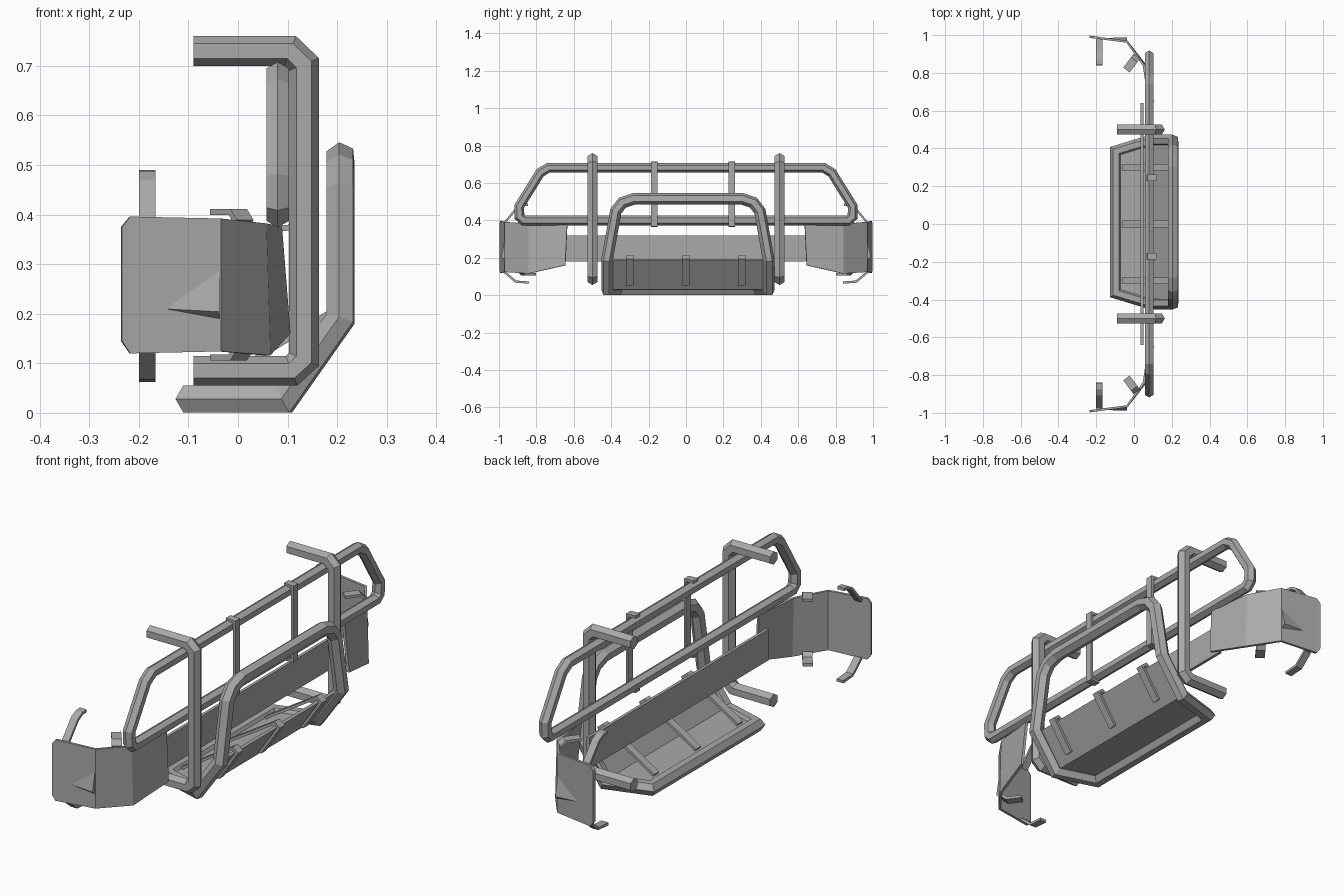
import bpy, bmesh, math
from mathutils import Vector

cube = bpy.data.objects.get("Cube")
if cube:
    bpy.data.objects.remove(cube)

steel = bpy.data.materials.new("grey steel")
steel.use_nodes = True
colour = (0.4, 0.4, 0.4, 1)
steel.diffuse_color = colour
steel.node_tree.nodes["Principled BSDF"].inputs["Base Color"].default_value = colour


def finish(name, bm, mirror=False, thickness=0):
    bmesh.ops.recalc_face_normals(bm, faces=bm.faces)
    mesh = bpy.data.meshes.new(name)
    bm.to_mesh(mesh)
    bm.free()
    mesh.materials.append(steel)
    ob = bpy.data.objects.new(name, mesh)
    bpy.context.collection.objects.link(ob)
    if thickness:
        mod = ob.modifiers.new("thickness", "SOLIDIFY")
        mod.thickness = thickness
        mod.offset = 0
    if mirror:
        mod = ob.modifiers.new("mirror", "MIRROR")
        mod.use_axis = (False, True, False)
        mod.use_clip = True
    return ob


def sweep(name, path, section, flat, mirror=False, caps=True):
    """Run a section along a path with mitred corners; flat is the section's v axis."""
    pts = [Vector(p) for p in path]
    dirs = [(b - a).normalized() for a, b in zip(pts, pts[1:])]
    v_axis = Vector(flat)
    v_axis = (v_axis - dirs[0] * v_axis.dot(dirs[0])).normalized()
    u_axis = dirs[0].cross(v_axis)
    ring = [pts[0] + u_axis * u + v_axis * v for u, v in section]
    bm = bmesh.new()
    rings = [[bm.verts.new(c) for c in ring]]
    for i, d in enumerate(dirs):
        end = pts[i + 1]
        n = (d + dirs[min(i + 1, len(dirs) - 1)]).normalized()
        ring = [c + d * ((end - c).dot(n) / d.dot(n)) for c in ring]
        rings.append([bm.verts.new(c) for c in ring])
    k = len(section)
    for a, b in zip(rings, rings[1:]):
        for j in range(k):
            bm.faces.new((a[j], a[(j + 1) % k], b[(j + 1) % k], b[j]))
    if caps:
        bm.faces.new(rings[0])
        bm.faces.new(rings[-1])
    return finish(name, bm, mirror)


def hexagon(r):
    return [(r * math.cos(i * math.pi / 3), r * math.sin(i * math.pi / 3)) for i in range(6)]


def strip(w, t):
    return [(-t / 2, -w / 2), (t / 2, -w / 2), (t / 2, w / 2), (-t / 2, w / 2)]


def sheet(name, columns, thickness, mirror=False):
    """Folded plate from columns of points."""
    bm = bmesh.new()
    cols = [[bm.verts.new(p) for p in col] for col in columns]
    for a, b in zip(cols, cols[1:]):
        for j in range(len(a) - 1):
            bm.faces.new((a[j], b[j], b[j + 1], a[j + 1]))
    return finish(name, bm, mirror, thickness)


# Pair of C-shaped uprights
profile = [(-0.09, 0.73), (0.105, 0.73), (0.133, 0.703), (0.133, 0.108), (0.108, 0.085), (-0.09, 0.085)]
for side, y in (("right", -0.5), ("left", 0.5)):
    sweep(side + "_upright", [(x, y, z) for x, z in profile], hexagon(0.03), (0, 1, 0))

# Long upper guard loop
sweep("guard_loop", [(0.08, y, z) for y, z in (
    (0, 0.682), (0.735, 0.682), (0.78, 0.655), (0.892, 0.475), (0.89, 0.42), (0.868, 0.4), (0, 0.4))],
    hexagon(0.026), (1, 0, 0), mirror=True, caps=False)

# Lower hoop, running around the skid plate and up in front
hoop = sweep("lower_hoop", [
    (-0.095, 0, 0.028), (-0.095, 0.375, 0.028), (0.093, 0.432, 0.028), (0.207, 0.432, 0.19),
    (0.207, 0.385, 0.45), (0.207, 0.35, 0.495), (0.207, 0.29, 0.515), (0.207, 0, 0.515)],
    hexagon(0.031), (0, 0, 1), mirror=True, caps=False)
hoop.location.y = 0.01

# Skid plate folded up at the front
skid = sheet("skid_plate", [
    [(-0.1, -0.375, 0.035), (-0.1, 0.375, 0.035)],
    [(0.09, -0.43, 0.035), (0.09, 0.43, 0.035)],
    [(0.195, -0.43, 0.188), (0.195, 0.43, 0.188)]], 0.012)
skid.location.y = 0.01

# Skid plate braces
for i, y in enumerate((-0.3, 0, 0.3)):
    sweep(f"skid_brace_{i + 1}", [
        (0.122, y, 0.055), (0.215, y, 0.192), (0.195, y, 0.208), (-0.06, y, 0.05)],
        strip(0.036, 0.012), (0, 1, 0))

# Guard loop straps, hooked over both bars
for i, y in enumerate((-0.17, 0.245)):
    sweep(f"guard_strap_{i + 1}", [
        (0.07, y, 0.71), (0.112, y, 0.708), (0.112, y, 0.374), (0.07, y, 0.372)],
        strip(0.034, 0.012), (0, 1, 0))

# Straight back panel
sweep("back_panel", [(0.042, -0.64, 0.25), (0.042, 0.64, 0.25)], strip(0.14, 0.014), (0, 0, 1))

# Folded end wings
sheet("end_wing", [
    [(-0.235, 0.992, 0.145), (-0.235, 0.992, 0.375)],
    [(-0.218, 0.989, 0.12), (-0.218, 0.989, 0.396)],
    [(-0.037, 0.965, 0.124), (-0.037, 0.965, 0.392)],
    [(0.06, 0.84, 0.116), (0.052, 0.84, 0.382)],
    [(0.1, 0.645, 0.16), (0.083, 0.635, 0.375)]], 0.012, mirror=True)

# Shallow pressed crease on each wing
bm = bmesh.new()
a, b, c, d = [bm.verts.new(p) for p in (
    (-0.15, 0.985, 0.21), (-0.037, 0.988, 0.204), (-0.037, 0.968, 0.188), (-0.037, 0.968, 0.3))]
for face in ((a, b, c), (a, d, b), (b, d, c), (a, c, d)):
    bm.faces.new(face)
finish("wing_crease", bm, mirror=True)

# Mounting hooks and tabs on the wings
for place, path in (
        ("upper", [(0.972, 0.385), (0.905, 0.465), (0.875, 0.482), (0.845, 0.484)]),
        ("lower", [(0.972, 0.125), (0.91, 0.073), (0.84, 0.068)])):
    sweep(place + "_wing_hook", [(-0.183, y, z) for y, z in path], strip(0.034, 0.012), (1, 0, 0), mirror=True)
for place, z, rise in (("upper", 0.385, 0.02), ("lower", 0.13, -0.018)):
    sweep(place + "_wing_tab", [
        (0.012, 0.885, z), (0.0, 0.868, z + rise), (-0.04, 0.815, z + rise)],
        strip(0.042, 0.012), (0.8, -0.6, 0), mirror=True)
